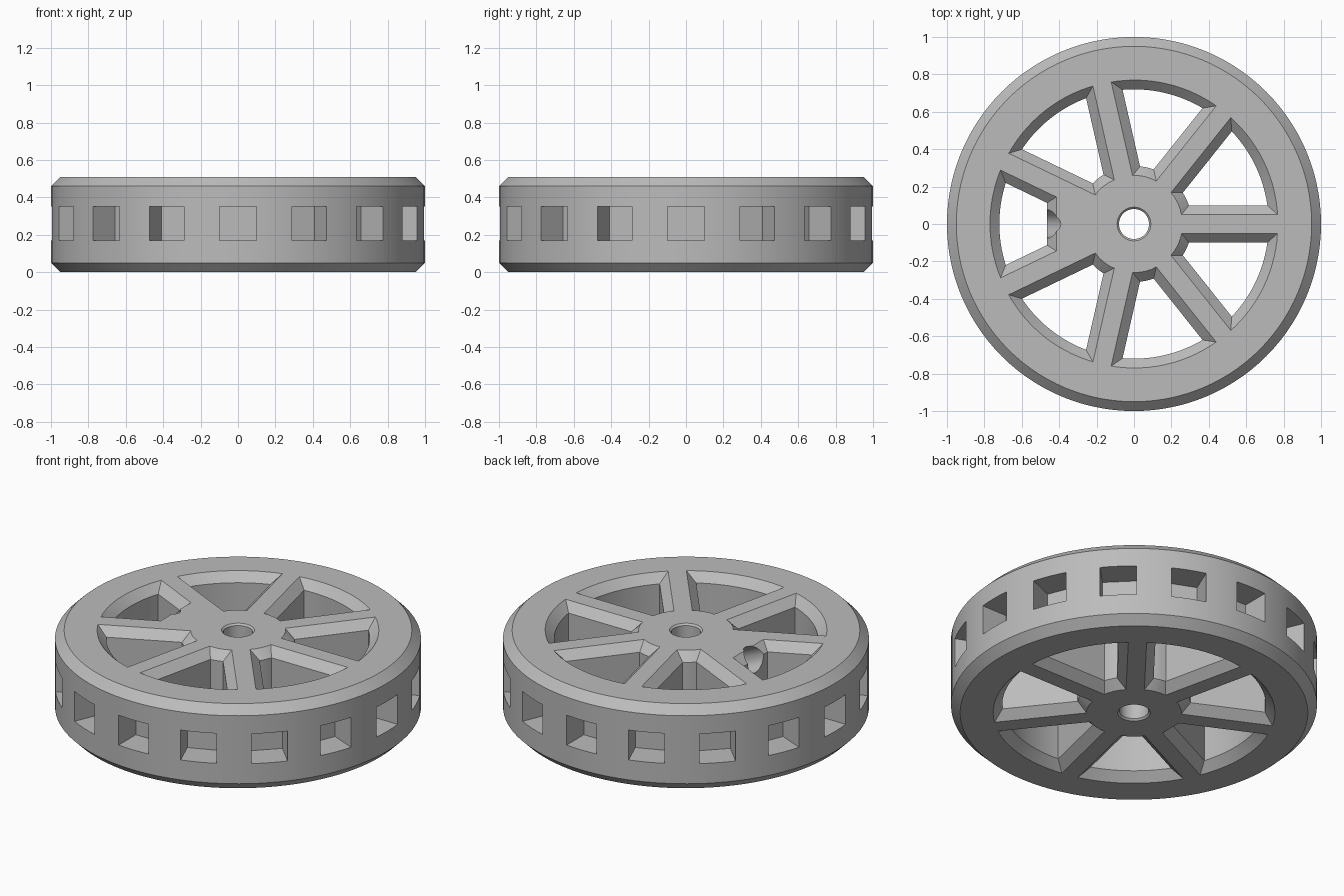
import bpy, bmesh, math
from mathutils import Matrix, Vector

if "Cube" in bpy.data.objects:
    bpy.data.objects.remove(bpy.data.objects["Cube"])

HEIGHT = 0.51
BEVEL = 0.05
SPOKES = 7
POCKETS = 16

grey = bpy.data.materials.new("plain_grey")
grey.use_nodes = True
grey.diffuse_color = (0.5, 0.5, 0.5, 1)
grey.node_tree.nodes["Principled BSDF"].inputs["Base Color"].default_value = (0.5, 0.5, 0.5, 1)


def make_object(name, bm):
    bmesh.ops.recalc_face_normals(bm, faces=bm.faces)
    mesh = bpy.data.meshes.new(name)
    bm.to_mesh(mesh)
    bm.free()
    obj = bpy.data.objects.new(name, mesh)
    bpy.context.collection.objects.link(obj)
    mesh.materials.append(grey)
    return obj


def bridge(bm, a, b):
    for i in range(len(a)):
        j = (i + 1) % len(a)
        bm.faces.new((a[i], a[j], b[j], b[i]))


def loft(bm, sections):
    """Closed solid through a stack of matching outlines."""
    rings = [[bm.verts.new(p) for p in s] for s in sections]
    for a, b in zip(rings, rings[1:]):
        bridge(bm, a, b)
    bm.faces.new(rings[0])
    bm.faces.new(rings[-1])


def cut(target, cutter):
    mod = target.modifiers.new("cut", 'BOOLEAN')
    mod.operation = 'DIFFERENCE'
    mod.solver = 'EXACT'
    mod.object = cutter
    bpy.context.view_layer.objects.active = target
    bpy.ops.object.modifier_apply(modifier=mod.name)
    bpy.data.objects.remove(cutter)


def window_outline(grow, z):
    """Outline of the gap between two spokes, widened by grow."""
    half, points = math.pi / SPOKES, []
    for radius, steps, sign in ((0.72 + grow, 14, 1), (0.31 - grow, 4, -1)):
        reach = half - math.asin((0.10 - grow) / radius)
        for i in range(steps + 1):
            t = sign * reach * (2 * i / steps - 1)
            points.append((radius * math.cos(t), radius * math.sin(t), z))
    return points


def window_cutter(index):
    over = 0.02
    bm = bmesh.new()
    loft(bm, [window_outline(BEVEL + over, -over), window_outline(0, BEVEL),
              window_outline(0, HEIGHT - BEVEL), window_outline(BEVEL + over, HEIGHT + over)])
    turn = (index + 0.5) * math.tau / SPOKES
    bm.transform(Matrix.Rotation(turn, 4, 'Z'))
    return make_object("window_cutter", bm)


# Wheel body: bevelled ring around the axle bore
profile = [(0.09, 0), (0.95, 0), (1, BEVEL), (1, HEIGHT - BEVEL), (0.95, HEIGHT),
           (0.09, HEIGHT), (0.08, HEIGHT - 0.01), (0.08, 0.01)]
bm = bmesh.new()
segments = 112
rings = []
for k in range(segments):
    t = k * math.tau / segments
    rings.append([bm.verts.new((r * math.cos(t), r * math.sin(t), z)) for r, z in profile])
for k in range(segments):
    bridge(bm, rings[k], rings[(k + 1) % segments])
wheel = make_object("spoked_wheel", bm)

# Windows between spokes; the one facing -x leaves a boss on the hub
for i in range(SPOKES):
    cutter = window_cutter(i)
    if i == SPOKES // 2:
        side = [(-0.15, -0.11), (-0.2, -0.06), (-0.465, 0.2), (-0.465, 0.46), (-0.345, 0.58), (-0.15, 0.58)]
        bm = bmesh.new()
        loft(bm, [[(x, y, z) for x, z in side] for y in (-0.3, 0.3)])
        cut(cutter, make_object("boss_shape", bm))
    cut(wheel, cutter)

# Blind square pockets around the tread
bm = bmesh.new()
for i in range(POCKETS):
    place = (Matrix.Rotation(i * math.tau / POCKETS, 4, 'Z')
             @ Matrix.Translation((0.98, 0, 0.26)) @ Matrix.Diagonal((0.3, 0.2, 0.18, 1)))
    bmesh.ops.create_cube(bm, size=1, matrix=place)
cut(wheel, make_object("pocket_cutter", bm))

# Slanted set screw hole from the boss to the bore
axis = Vector((-0.44, 0, 0.2)).normalized()
length = 0.65
bm = bmesh.new()
place = (Matrix.Translation(Vector((0, 0, 0.25)) + axis * length / 2)
         @ axis.to_track_quat('Z', 'Y').to_matrix().to_4x4())
bmesh.ops.create_cone(bm, cap_ends=True, segments=32, radius1=0.075, radius2=0.075,
                      depth=length, matrix=place)
cut(wheel, make_object("screw_hole_cutter", bm))

# Smooth round surfaces, crisp edges
bpy.ops.object.select_all(action='DESELECT')
wheel.select_set(True)
bpy.context.view_layer.objects.active = wheel
bpy.ops.object.shade_smooth_by_angle(angle=math.radians(25))
